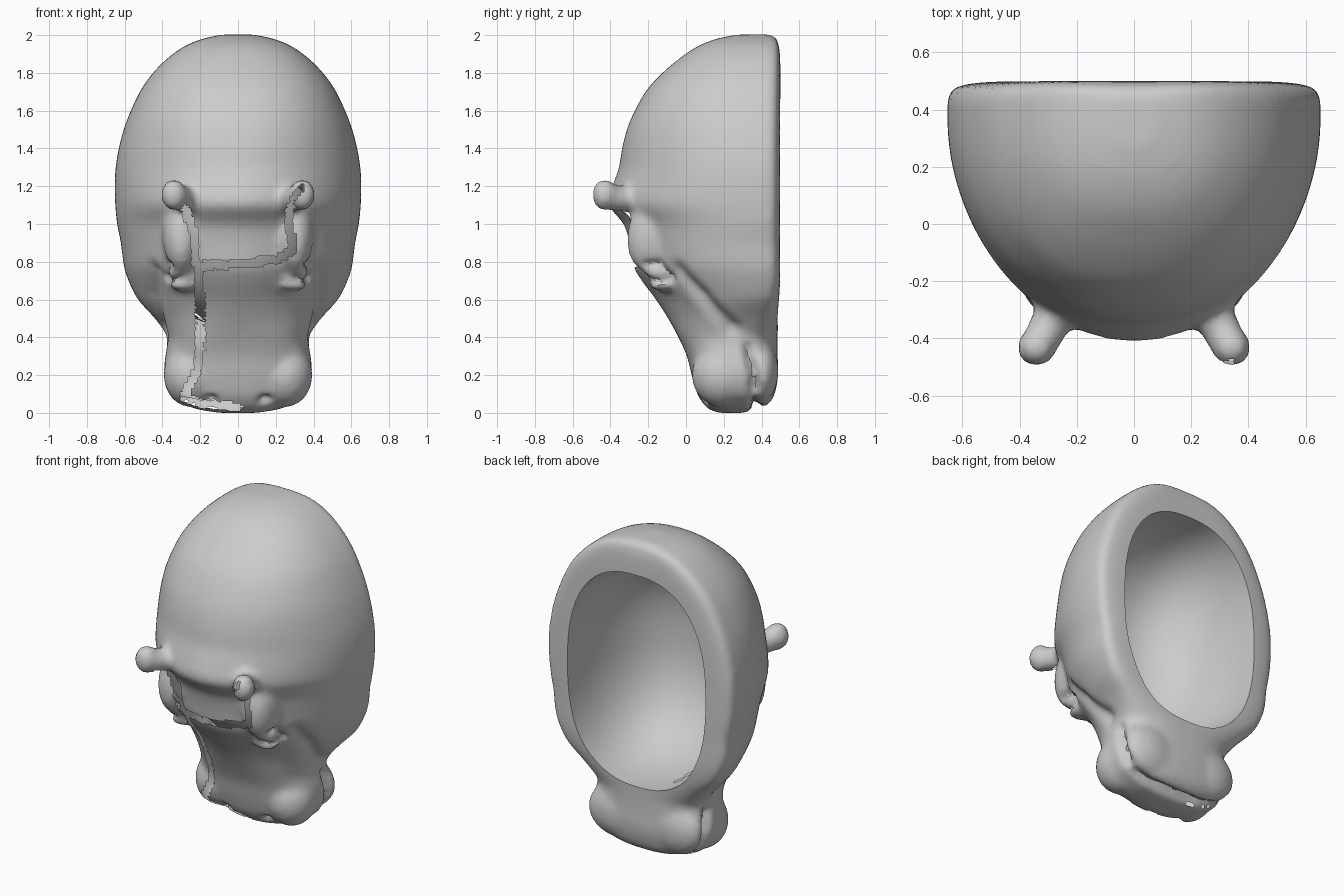
import bpy, bmesh, math
from mathutils import Vector
from mathutils.geometry import intersect_point_line

if "Cube" in bpy.data.objects:
    bpy.data.objects.remove(bpy.data.objects["Cube"])

# horizontal slices: z, half width, front y, back y, y of widest point, front roundness
SLICES = [
    (0.00, .10, .17, .30, .23, 2.0), (0.02, .22, .12, .38, .25, 2.2),
    (0.05, .29, .09, .44, .27, 2.3), (0.10, .355, .06, .47, .28, 2.4),
    (0.20, .392, .03, .488, .29, 2.5), (0.30, .385, .005, .485, .29, 2.6),
    (0.40, .375, -.04, .485, .30, 2.6), (0.50, .44, -.095, .488, .33, 2.1),
    (0.60, .53, -.16, .495, .37, 1.85), (0.70, .58, -.235, .50, .38, 1.85),
    (0.78, .605, -.28, .50, .38, 1.9), (0.90, .62, -.30, .50, .37, 1.95),
    (1.00, .64, -.33, .50, .37, 1.92), (1.10, .65, -.41, .50, .37, 1.92),
    (1.20, .653, -.39, .50, .37, 1.95), (1.30, .648, -.355, .50, .37, 2.0),
    (1.42, .627, -.335, .50, .37, 2.05), (1.55, .588, -.295, .50, .37, 2.15),
    (1.70, .52, -.215, .50, .37, 2.25), (1.80, .45, -.125, .50, .37, 2.3),
    (1.88, .37, -.03, .498, .37, 2.35), (1.94, .285, .06, .493, .37, 2.35),
    (1.98, .19, .16, .48, .37, 2.2), (2.003, .08, .27, .45, .37, 2.0)]
N = 72


def spow(v, e):
    return math.copysign(abs(v) ** e, v)


def spline(rows, steps=4):
    """Smooth in-between rows."""
    out = []
    for i in range(len(rows) - 1):
        p0, p1, p2, p3 = rows[max(i - 1, 0)], rows[i], rows[i + 1], rows[min(i + 2, len(rows) - 1)]
        for k in range(steps):
            t = k / steps
            out.append([.5 * (2 * b + (c - a) * t + (2 * a - 5 * b + 4 * c - d) * t * t
                              + (3 * b - a - 3 * c + d) * t ** 3)
                        for a, b, c, d in zip(p0, p1, p2, p3)])
    return out + [rows[-1]]


def activate(ob):
    bpy.ops.object.select_all(action='DESELECT')
    ob.select_set(True)
    bpy.context.view_layer.objects.active = ob


def ball(name, loc, scale, rot=(0, 0, 0)):
    bpy.ops.mesh.primitive_uv_sphere_add(segments=64, ring_count=32, location=loc, rotation=rot)
    ob = bpy.context.object
    ob.name, ob.scale = name, scale
    return ob


# skull and muzzle loft
bm = bmesh.new()
rings = []
for z, w, f, b, c, n in spline(SLICES):
    ring = []
    blend = min(1, max(0, (z - .4) / .3))
    for i in range(N):
        t = 2 * math.pi * i / N
        s = math.sin(t)
        if s < 0:
            e, d = 2 / n, c - f
        else:
            e, d = 2 / (2.6 + 4.4 * blend), b - c
        ring.append(bm.verts.new((w * spow(math.cos(t), e), c + d * spow(s, e), z)))
    rings.append(ring)
for a, b in zip(rings, rings[1:]):
    for i in range(N):
        j = (i + 1) % N
        bm.faces.new((a[i], a[j], b[j], b[i]))
bm.faces.new(rings[0][::-1])
bm.faces.new(rings[-1])
mesh = bpy.data.meshes.new("mask_head")
bm.to_mesh(mesh)
bm.free()
head = bpy.data.objects.new("mask_head", mesh)
bpy.context.collection.objects.link(head)

# knobs, eyes, brows and jaw, mirrored
parts = [head]
for s in (-1, 1):
    parts += [
        ball("knob_stem", (.30 * s, -.36, 1.135), (.07, .14, .07), (-.1, 0, .45 * s)),
        ball("knob_tip", (.34 * s, -.43, 1.155), (.068, .07, .085), (0, 0, .6 * s)),
        ball("eye", (.31 * s, -.14, .745), (.06, .08, .055)),
        ball("brow", (.30 * s, -.17, .95), (.10, .14, .21), (-.2, 0, 0)),
        ball("lower_lid", (.29 * s, -.125, .68), (.08, .075, .035)),
        ball("cheek", (.25 * s, .19, .20), (.145, .16, .17)),
        ball("jaw", (.21 * s, .40, .22), (.185, .09, .16))]
activate(head)
for p in parts:
    p.select_set(True)
bpy.ops.object.join()

# hollow back, a squarish bowl
cavity = ball("cavity_cutter", (0, 0, 0), (1, 1, 1))
cavity.hide_render = True
for v in cavity.data.vertices:
    q = v.co / sum(abs(k) ** 2.45 for k in v.co) ** (1 / 2.45)
    v.co = (q.x * .485, .5 + q.y * .70, 1.13 + q.z * .675)
rm = head.modifiers.new("blend", 'REMESH')
rm.mode, rm.voxel_size = 'VOXEL', .02
sm = head.modifiers.new("soften", 'SMOOTH')
sm.factor, sm.iterations = .5, 10
bo = head.modifiers.new("hollow", 'BOOLEAN')
bo.operation, bo.solver, bo.object = 'DIFFERENCE', 'EXACT', cavity
activate(head)
for m in ("blend", "soften", "hollow"):
    bpy.ops.object.modifier_apply(modifier=m)
bpy.data.objects.remove(cavity)


def path_dist(p, path):
    best = 9
    for a, b in zip(path, path[1:]):
        a, b = Vector(a), Vector(b)
        t = max(0, min(1, intersect_point_line(p, a, b)[1]))
        best = min(best, (p - a.lerp(b, t)).length)
    return best


# grooves: mirrored path, radius, depth
GROOVES = [
    ([(.39, .33, .34), (.40, .36, .2), (.35, .37, .06), (.2, .375, .02), (0, .375, .02)], .025, .05),
    ([(.42, -.02, .76), (.43, .10, .62), (.39, .24, .46)], .045, .035),
    ([(.35, -.21, .79), (.37, -.14, .79), (.38, -.08, .72)], .018, .02),
    ([(.30, -.22, .71), (.35, -.15, .70), (.38, -.08, .70)], .018, .02),
    ([(.14, .08, .06), (.15, .08, .06)], .025, .05)]

# cracks in front view (x, z)
CRACKS = [
    [(-.28, 1.08), (-.23, .95), (-.22, .78), (0, .785), (.2, .81), (.29, .86), (.27, 1.0), (.28, 1.09)],
    [(-.21, .78), (-.2, .6), (-.2, .35), (-.22, .22), (-.28, .1)],
    [(-.28, .08), (-.2, .05), (0, .03)]]
CRACKS = [[(x, 0, z) for x, z in c] for c in CRACKS]
KNOB_CRACK = [(.28, 0, 1.12), (.34, 0, 1.2)]

bm = bmesh.new()
bm.from_mesh(head.data)
bm.normal_update()
moves = []
for v in bm.verts:
    p = Vector((abs(v.co.x), v.co.y, v.co.z))
    if p.z > .95:
        continue
    off = sum(d * math.exp(-(path_dist(p, g) / r) ** 2) for g, r, d in GROOVES)
    if off > .001:
        moves.append((v, v.normal * off))
for v, m in moves:
    v.co -= m
gone = []
for f in bm.faces:
    c = f.calc_center_median()
    if f.normal.y < .2 and c.y < .36 and c.z < 1.25:
        flat = Vector((c.x, 0, c.z))
        if any(path_dist(flat, k) < .022 for k in CRACKS) or (
                c.y < -.44 and path_dist(flat, KNOB_CRACK) < .015):
            gone.append(f)
bmesh.ops.delete(bm, geom=gone, context='FACES')
bm.to_mesh(head.data)
bm.free()
head.name = "mask_head"
activate(head)
bpy.ops.object.shade_smooth_by_angle(angle=math.radians(40))
